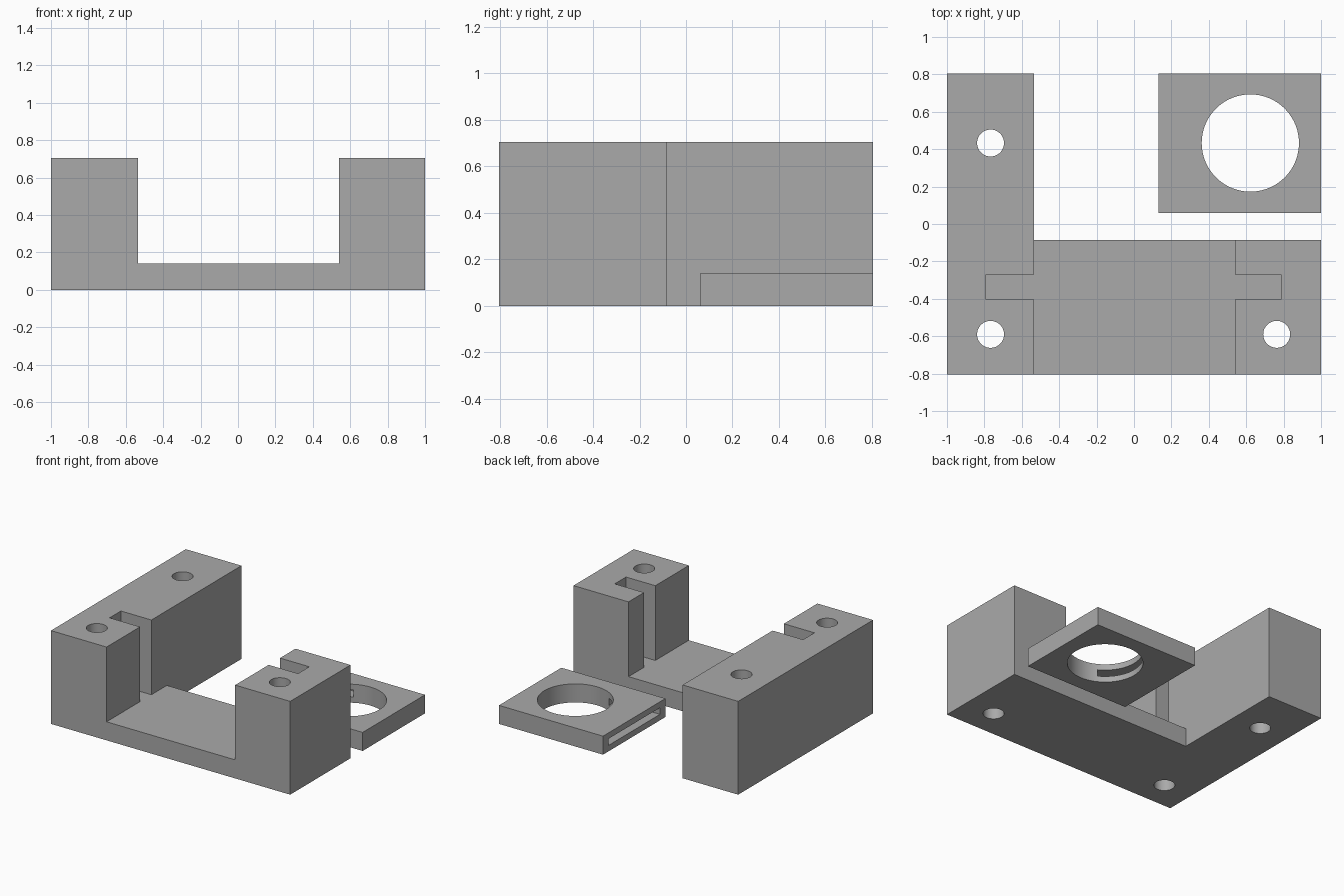
import bpy
import bmesh
from math import cos, sin, tau

cube = bpy.data.objects.get("Cube")
if cube:
    bpy.data.objects.remove(cube, do_unlink=True)

grey = bpy.data.materials.new("plain grey")
grey.use_nodes = True
grey.diffuse_color = (0.4, 0.4, 0.4, 1)
grey.node_tree.nodes["Principled BSDF"].inputs["Base Color"].default_value = (0.4, 0.4, 0.4, 1)


def prism(name, outline, z0, z1):
    """Extrude a plan outline from z0 up to z1."""
    bm = bmesh.new()
    face = bm.faces.new([bm.verts.new((x, y, z0)) for x, y in outline])
    extruded = bmesh.ops.extrude_face_region(bm, geom=[face])["geom"]
    top = [v for v in extruded if isinstance(v, bmesh.types.BMVert)]
    bmesh.ops.translate(bm, verts=top, vec=(0, 0, z1 - z0))
    bmesh.ops.recalc_face_normals(bm, faces=bm.faces)
    mesh = bpy.data.meshes.new(name)
    bm.to_mesh(mesh)
    bm.free()
    mesh.materials.append(grey)
    obj = bpy.data.objects.new(name, mesh)
    bpy.context.collection.objects.link(obj)
    return obj


def rect(x0, x1, y0, y1):
    return [(x0, y0), (x1, y0), (x1, y1), (x0, y1)]


def circle(x, y, r, n=64):
    return [(x + r * cos(tau * i / n), y + r * sin(tau * i / n)) for i in range(n)]


def carve(obj, cutters):
    """Subtract each cutter, then remove it."""
    bpy.context.view_layer.objects.active = obj
    for cutter in cutters:
        cutter.hide_render = True
        mod = obj.modifiers.new("carve", "BOOLEAN")
        mod.operation = "DIFFERENCE"
        mod.solver = "EXACT"
        mod.object = cutter
        bpy.ops.object.modifier_apply(modifier=mod.name)
        bpy.data.objects.remove(cutter, do_unlink=True)
    bpy.ops.object.select_all(action="DESELECT")
    obj.select_set(True)
    bpy.ops.object.shade_smooth_by_angle()


# Shared dimensions
FLOOR, TOP = 0.14, 0.705
FRONT, BACK, MID = -0.805, 0.805, -0.085
INNER_L, INNER_R = -0.535, 0.54
SLOT_L, SLOT_R, SLOT_Y0, SLOT_Y1 = -0.79, 0.785, -0.405, -0.27

# Bracket: L-shaped block with an open channel, two upright slots and screw holes
bracket = prism("bracket", [(-1, FRONT), (1, FRONT), (1, MID), (INNER_L, MID),
                            (INNER_L, BACK), (-1, BACK)], 0, TOP)
channel = prism("channel_cutter", [
    (INNER_L, -1), (INNER_R, -1),
    (INNER_R, SLOT_Y0), (SLOT_R, SLOT_Y0), (SLOT_R, SLOT_Y1), (INNER_R, SLOT_Y1),
    (INNER_R, MID + 0.1), (INNER_L, MID + 0.1),
    (INNER_L, SLOT_Y1), (SLOT_L, SLOT_Y1), (SLOT_L, SLOT_Y0), (INNER_L, SLOT_Y0)],
    FLOOR, 1)
screw_holes = [prism("screw_hole_cutter", circle(x, y, 0.072), -0.1, 1)
               for x, y in [(-0.767, 0.433), (-0.767, -0.59), (0.763, -0.59)]]
carve(bracket, [channel] + screw_holes)

# Ring plate: square plate with a large hole and a thin side slot into it
plate = prism("ring_plate", rect(0.13, 1, 0.06, BACK), 0, FLOOR)
carve(plate, [
    prism("ring_hole_cutter", circle(0.622, 0.433, 0.26, 96), -0.1, 0.3),
    prism("side_slot_cutter", rect(0, 0.5, 0.125, 0.74), 0.045, 0.095)])
